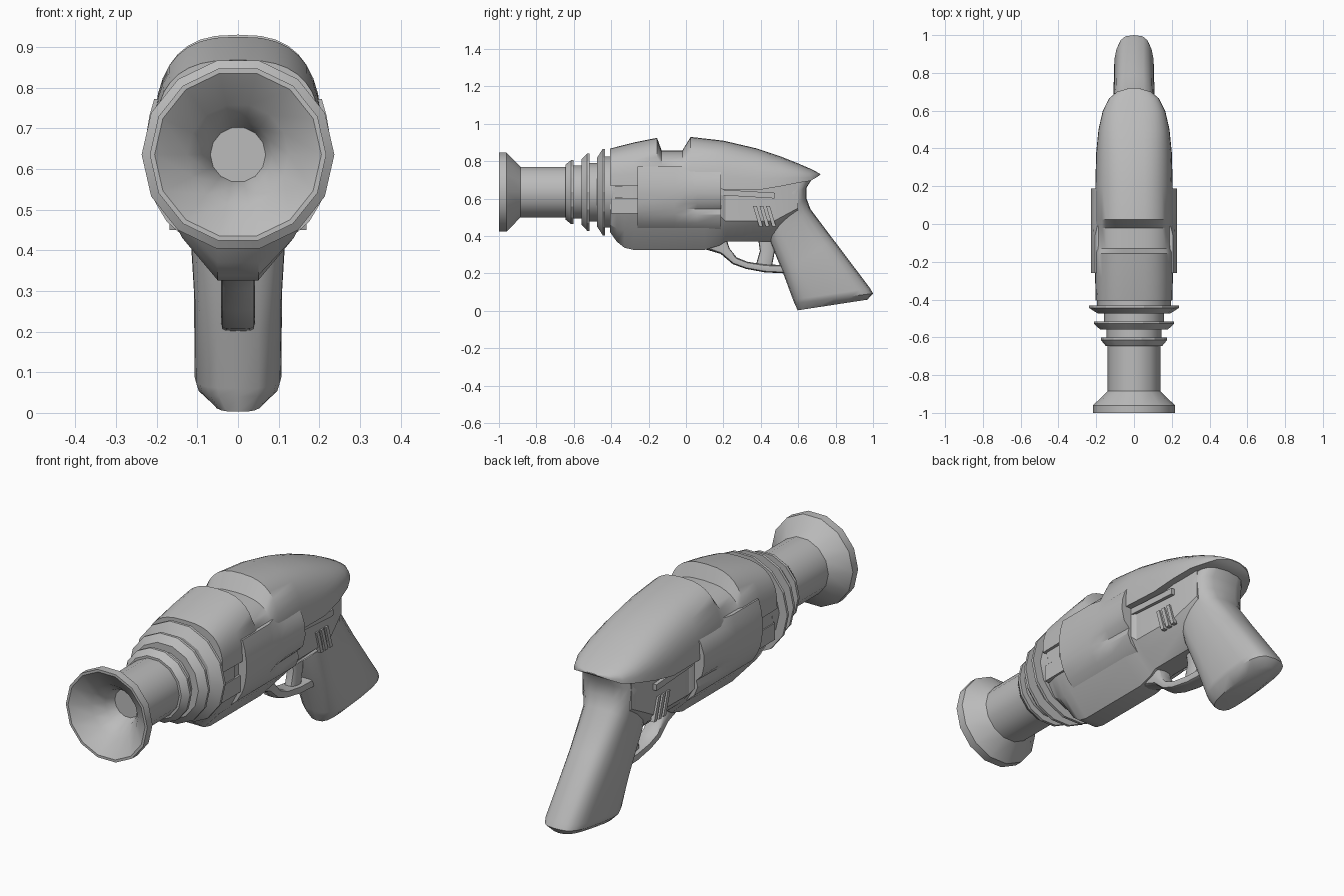
import bpy, bmesh, math
from mathutils import Vector, Matrix

old = bpy.data.objects.get("Cube")
if old:
    bpy.data.objects.remove(old, do_unlink=True)

grey = bpy.data.materials.new("plain_grey")
grey.use_nodes = True
COLOR = (0.5, 0.5, 0.5, 1)
grey.diffuse_color = COLOR
grey.node_tree.nodes["Principled BSDF"].inputs["Base Color"].default_value = COLOR
AXIS_Z = 0.635


def finish(name, bm, angle=35):
    bmesh.ops.remove_doubles(bm, verts=bm.verts, dist=0.0005)
    bmesh.ops.recalc_face_normals(bm, faces=bm.faces)
    mesh = bpy.data.meshes.new(name)
    bm.to_mesh(mesh)
    bm.free()
    obj = bpy.data.objects.new(name, mesh)
    bpy.context.collection.objects.link(obj)
    mesh.materials.append(grey)
    bpy.ops.object.select_all(action='DESELECT')
    obj.select_set(True)
    bpy.context.view_layer.objects.active = obj
    bpy.ops.object.shade_smooth_by_angle(angle=math.radians(angle))
    return obj


def loft(name, rings, angle=35):
    """Skin a list of closed rings and cap both ends."""
    bm = bmesh.new()
    rows = [[bm.verts.new(p) for p in ring] for ring in rings]
    n = len(rows[0])
    for a, b in zip(rows, rows[1:]):
        for i in range(n):
            j = (i + 1) % n
            bm.faces.new((a[i], a[j], b[j], b[i]))
    bm.faces.new(rows[0])
    bm.faces.new(rows[-1])
    return finish(name, bm, angle)


def power(v, e):
    return math.copysign(abs(v) ** e, v)


def slice_ring(front, back, w, e=0.65, n=20):
    """Rounded section between a front and a back (y, z) point."""
    f, b = Vector(front), Vector(back)
    ring = []
    for i in range(n):
        t = math.tau * i / n
        c = (f + b) / 2 + (b - f) / 2 * power(math.cos(t), e)
        ring.append((w * power(math.sin(t), e), c.x, c.y))
    return ring


def lathe(name, profile, n=14, angle=35):
    """Spin (y, radius) points about the barrel axis."""
    rings = []
    for y, r in profile:
        rings.append([(r * math.sin(math.tau * (i + .5) / n), y,
                       AXIS_Z + r * math.cos(math.tau * (i + .5) / n)) for i in range(n)])
    return loft(name, rings, angle)


def box(name, center, size, tilt=0, shear=0):
    """Box tilted about x, optionally leaning back toward its foot."""
    bm = bmesh.new()
    bmesh.ops.create_cube(bm, size=1)
    for v in bm.verts:
        v.co = Vector(a * b for a, b in zip(v.co, size))
        v.co.y -= shear * v.co.z
    bmesh.ops.rotate(bm, verts=bm.verts, matrix=Matrix.Rotation(tilt, 3, 'X'))
    bmesh.ops.translate(bm, verts=bm.verts, vec=center)
    return finish(name, bm)


# Barrel with flared, hollowed muzzle
lathe("barrel", [(-.84, .068), (-.89, .085), (-.94, .125), (-1, .205), (-1, .217),
                 (-.96, .217), (-.885, .139), (-.62, .139), (-.39, .139)], 14, 30)

# Flared rings and the collars between them
for i, (y, r0, r1) in enumerate([(-.645, .15, .175), (-.558, .18, .212), (-.475, .19, .237)]):
    lathe(f"ring_{i + 1}", [(y, .12), (y, r0), (y + .03, r1), (y + .043, r1), (y + .043, .12)], 14, 25)
for i, (y0, y1, r) in enumerate([(-.61, -.55, .145), (-.52, -.46, .16), (-.44, -.38, .195)]):
    lathe(f"collar_{i + 1}", [(y0, r), (y1, r)])

# Domed upper shell with a cross notch: y, half width, bottom, top
SHELL = [(-.405, .203, .67, .868), (-.28, .206, .67, .9), (-.155, .206, .67, .925),
         (-.13, .206, .67, .857), (-.02, .206, .665, .857), (.025, .206, .66, .93),
         (.2, .205, .65, .91), (.38, .2, .645, .868), (.5, .188, .665, .828),
         (.6, .165, .685, .788), (.665, .132, .695, .76), (.7, .09, .715, .742),
         (.718, .03, .728, .733)]
rings = []
for y, w, zb, zt in SHELL:
    arc = [math.pi * i / 18 for i in range(19)]
    rings.append([(w * power(math.cos(t), .74), y, zb + (zt - zb) * abs(math.sin(t)) ** .74)
                  for t in arc])
loft("upper_shell", rings, 32)

# Lower frame with a narrow keel: y, half width, bottom, keel top, side start
FRAME = [(-.405, .18, .42, .46, .54), (-.37, .183, .37, .44, .53), (-.33, .185, .338, .43, .52),
         (-.28, .185, .326, .43, .52), (.1, .185, .326, .43, .52), (.18, .18, .35, .43, .51),
         (.21, .162, .37, .43, .48), (.47, .158, .37, .43, .48), (.6, .13, .47, .51, .55)]
rings = []
for y, w, zb, z1, z2 in FRAME:
    half = [(.05, zb), (w * .74, z1), (w, z2), (w, .69)]
    rings.append([(x, y, z) for x, z in half] + [(-x, y, z) for x, z in reversed(half)])
loft("lower_frame", rings, 28)

# Grip with rounded butt: front point, back point, half width
GRIP = [((.36, .68), (.69, .728), .12), ((.43, .58), (.645, .66), .14),
        ((.43, .47), (.645, .6), .132), ((.45, .37), (.665, .545), .118),
        ((.52, .2), (.785, .385), .108), ((.572, .06), (.985, .12), .107),
        ((.58, .04), (1, .093), .1), ((.597, .003), (.97, .06), .06)]
loft("grip", [slice_ring(*s) for s in GRIP], 40)

# Trigger guard and trigger
GUARD = [((.1, .33), (.22, .375)), ((.185, .305), (.232, .335)), ((.25, .25), (.272, .285)),
         ((.32, .225), (.33, .262)), ((.42, .206), (.425, .248)), ((.54, .2), (.54, .245))]
loft("trigger_guard", [slice_ring(a, b, .042, .5, 12) for a, b in GUARD], 40)
TRIGGER = [((.385, .39), (.47, .39)), ((.395, .32), (.475, .32)), ((.375, .25), (.46, .24))]
loft("trigger", [slice_ring(a, b, .025, .6, 12) for a, b in TRIGGER], 40)

for side, s in (("left", 1), ("right", -1)):
    # Bulged cylinder cover with flutes cut into its rear half
    COVER = [(.135, .435, 0), (.175, .47, 0), (.202, .515, .3), (.214, .545, 1), (.221, .575, .2),
             (.228, .63, 0), (.226, .68, 0), (.218, .73, .3), (.206, .772, 1)]
    rings = []
    for y, depth in [(-.26, 0), (-.06, 0), (0, .015), (.06, .024), (.187, .028)]:
        ring = [(s * (x - f * depth), y, z) for x, z, f in COVER]
        rings.append(ring + [(s * .1, y, .772), (s * .1, y, .435)])
    loft(f"cylinder_cover_{side}", rings, 32)

    # Front panel, latch block, rear rod and slanted vents
    box(f"front_panel_{side}", (s * .18, -.33, .56), (.03, .14, .08))
    box(f"latch_block_{side}", (s * .18, -.345, .635), (.025, .09, .065))
    box(f"rear_rod_{side}", (s * .158, .33, .625), (.035, .29, .03), -.06)
    for k in range(3):
        box(f"vent_{k + 1}_{side}", (s * .158, .385 + k * .035, .505), (.02, .02, .11), 0, .3)
